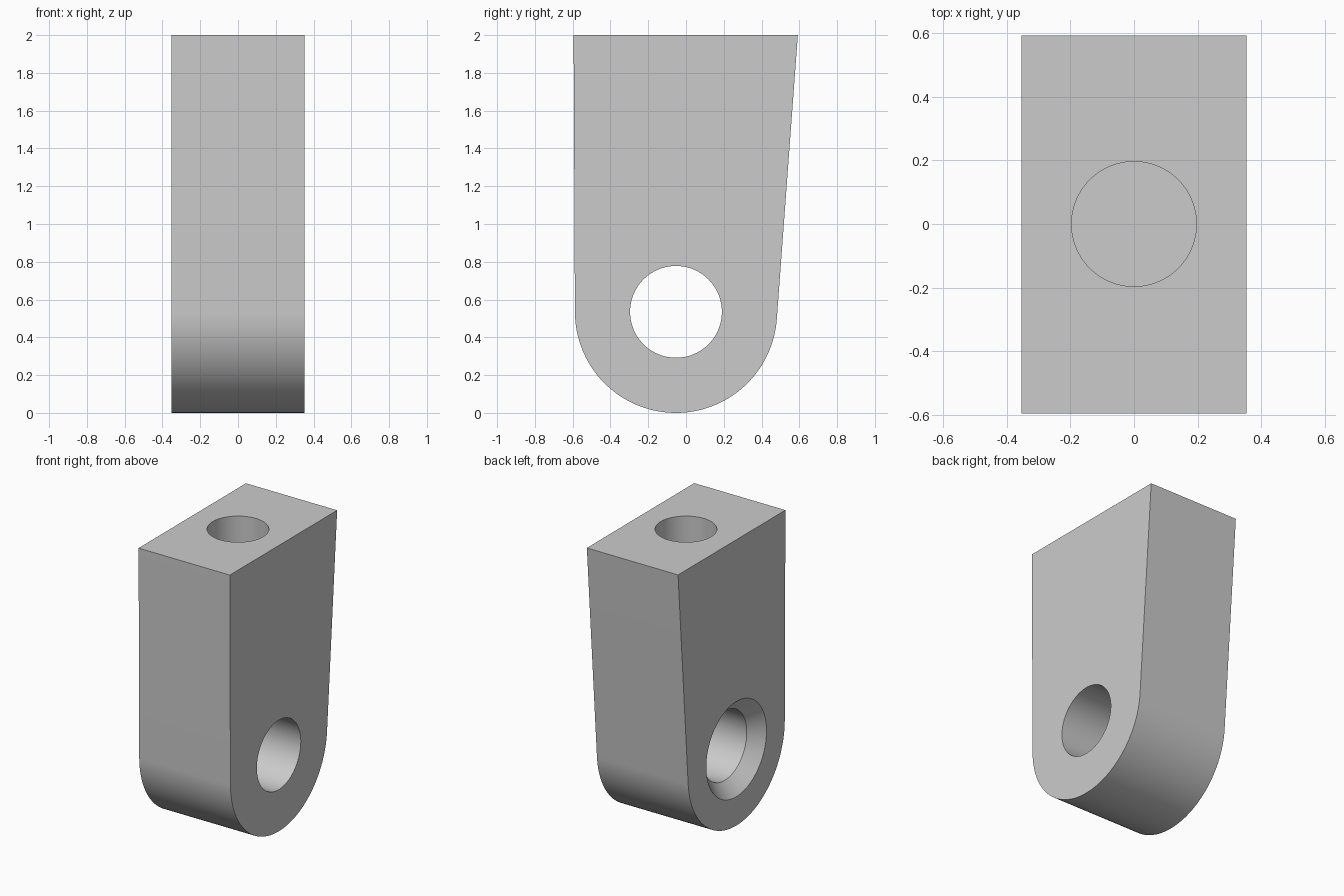
import bpy
import bmesh
from math import acos, atan2, cos, hypot, pi, radians, sin, tau
from mathutils import Matrix, Vector

if "Cube" in bpy.data.objects:
    bpy.data.objects.remove(bpy.data.objects["Cube"])

HALF = 0.353              # half thickness along x
CY, CZ, R = -0.053, 0.535, 0.535   # rounded end
HOLE = 0.243              # cross hole radius
BORE = 0.196              # top bore radius
SINK = 0.09               # countersink depth and extra radius
SEGS = 96


def add_object(name, bm):
    bmesh.ops.recalc_face_normals(bm, faces=bm.faces)
    mesh = bpy.data.meshes.new(name)
    bm.to_mesh(mesh)
    bm.free()
    obj = bpy.data.objects.new(name, mesh)
    bpy.context.collection.objects.link(obj)
    return obj


def lathe(name, profile, matrix):
    """Solid of revolution about local z from (height, radius) pairs."""
    bm = bmesh.new()
    rings = [[bm.verts.new(matrix @ Vector((r * cos(tau * i / SEGS), r * sin(tau * i / SEGS), h)))
              for i in range(SEGS)] for h, r in profile]
    for a, b in zip(rings, rings[1:]):
        for i in range(SEGS):
            j = (i + 1) % SEGS
            bm.faces.new((a[i], a[j], b[j], b[i]))
    bm.faces.new(rings[0])
    bm.faces.new(rings[-1])
    obj = add_object(name, bm)
    obj.hide_render = True
    return obj


def tangent_angle(y, z, side):
    """Angle on the rounded end where a line from (y, z) touches it."""
    dy, dz = y - CY, z - CZ
    return atan2(dz, dy) + side * acos(R / hypot(dy, dz))


# Body: straight sides running tangent into a rounded lower end
front_top, back_top = (-0.595, 2.0), (0.592, 2.0)
start = tangent_angle(*back_top, -1)
end = tangent_angle(*front_top, 1) - 2 * pi
arc = [start + (end - start) * i / 64 for i in range(65)]
outline = [front_top, back_top] + [(CY + R * cos(a), CZ + R * sin(a)) for a in arc]

bm = bmesh.new()
side = bm.faces.new([bm.verts.new((-HALF, y, z)) for y, z in outline])
extruded = bmesh.ops.extrude_face_region(bm, geom=[side])["geom"]
bmesh.ops.translate(bm, vec=(2 * HALF, 0, 0),
                    verts=[v for v in extruded if isinstance(v, bmesh.types.BMVert)])
body = add_object("lug_body", bm)

# Cross hole, countersunk on one side, and blind bore in the top
extra = 0.05
cross_axis = Matrix.Translation((0, CY, CZ)) @ Matrix.Rotation(pi / 2, 4, "Y")
cross_cutter = lathe("cross_hole_cutter",
                     [(-HALF - extra, HOLE + SINK + extra),
                      (-HALF + SINK, HOLE),
                      (HALF + extra, HOLE)], cross_axis)
bore_cutter = lathe("top_bore_cutter", [(1.2, BORE), (2.1, BORE)], Matrix.Identity(4))

bpy.ops.object.select_all(action="DESELECT")
body.select_set(True)
bpy.context.view_layer.objects.active = body
for cutter in (cross_cutter, bore_cutter):
    mod = body.modifiers.new(cutter.name, "BOOLEAN")
    mod.operation = "DIFFERENCE"
    mod.solver = "EXACT"
    mod.object = cutter
    bpy.ops.object.modifier_apply(modifier=mod.name)
    bpy.data.objects.remove(cutter)

# Plain grey finish
grey = bpy.data.materials.new("plain_grey")
grey.use_nodes = True
colour = (0.6, 0.6, 0.6, 1)
grey.diffuse_color = colour
grey.node_tree.nodes["Principled BSDF"].inputs["Base Color"].default_value = colour
body.data.materials.clear()
body.data.materials.append(grey)

bpy.ops.object.shade_smooth_by_angle(angle=radians(30))
